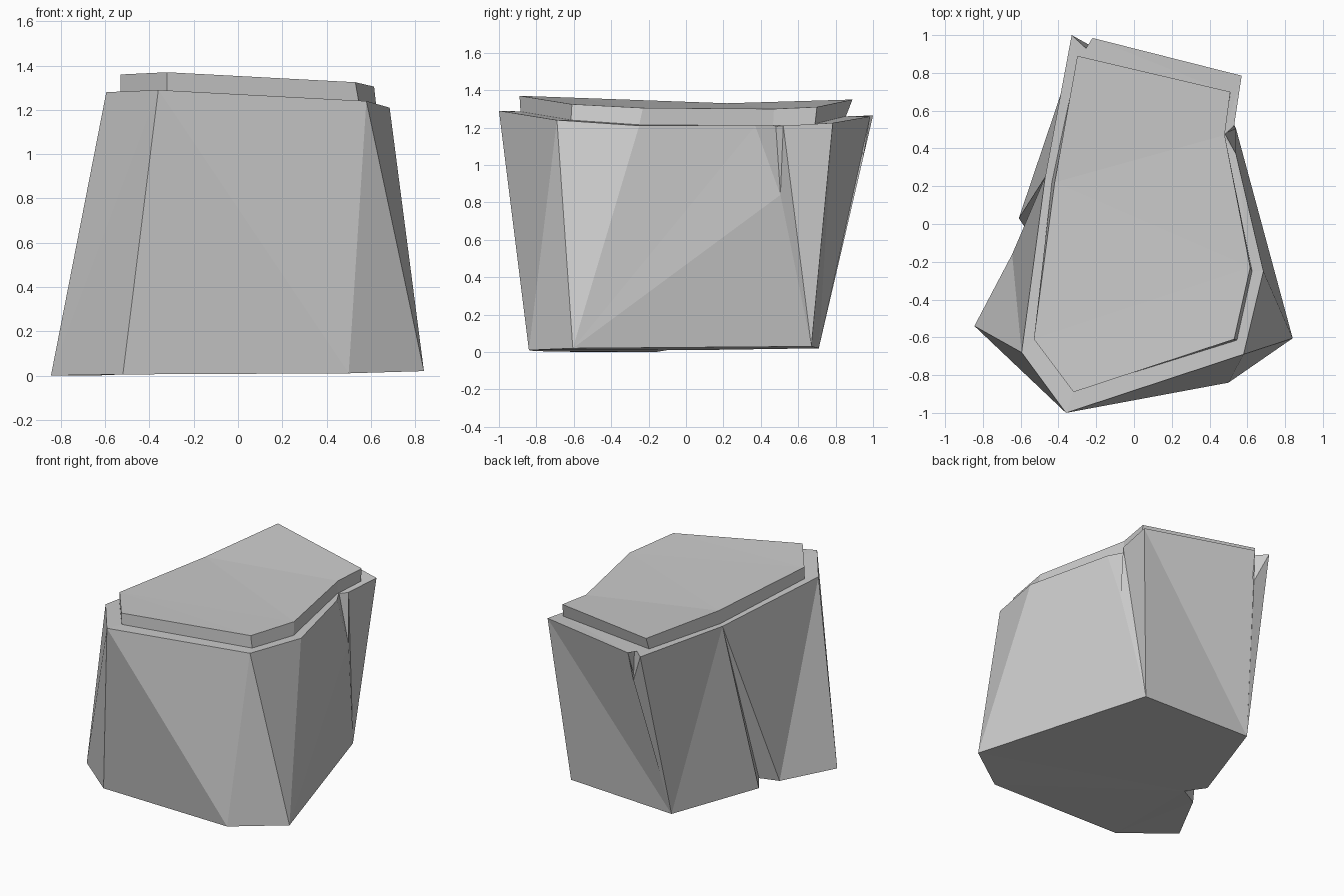
import bpy, bmesh

if "Cube" in bpy.data.objects:
    bpy.data.objects.remove(bpy.data.objects["Cube"])

# Foot of the rock, counter-clockwise from the front left
D, B, A = (-.52, -.81, .005), (.5, -.84, .01), (.84, -.605, .02)
I, H = (.46, .67, .03), (-.38, .71, .02)
G, F, E, C = (-.61, .03, .01), (-.52, -.1, .01), (-.645, -.16, 0), (-.845, -.54, 0)
# Lower tips of the two cracks that run down from the rim
crack_right, crack_back = (.54, .505, .84), (-.24, .95, 1.05)

# Outer rim of the ledge
rim = [(-.36, -1, 1.29), (.58, -.69, 1.24), (.685, -.25, 1.21), (.54, .37, 1.21),
       (.48, .48, 1.21), (.53, .52, 1.21), (.57, .785, 1.225), (-.22, .985, 1.26),
       (-.2, .88, 1.255), (-.33, 1, 1.265), (-.47, .25, 1.24), (-.595, -.68, 1.28)]
# Lower and upper outline of the raised slab
slab_base = [(-.32, -.885, 1.285), (.545, -.615, 1.24), (.625, -.25, 1.215), (.475, .465, 1.205),
             (.51, .69, 1.22), (-.3, .855, 1.26), (-.435, .22, 1.24), (-.53, -.61, 1.275)]
slab_top = [(-.32, -.89, 1.37), (.53, -.61, 1.325), (.615, -.23, 1.305), (.48, .47, 1.30),
            (.51, .70, 1.31), (-.3, .89, 1.35), (-.42, .22, 1.33), (-.53, -.61, 1.36)]


def walk(low, high, steps):
    """Triangles between two closed rings; L steps along low, T along high."""
    i = j = 0
    faces = []
    for s in steps:
        a, b = low[i % len(low)], high[j % len(high)]
        if s == "L":
            i += 1
            faces.append((a, low[i % len(low)], b))
        else:
            j += 1
            faces.append((a, high[j % len(high)], b))
    return faces


def build(name, faces):
    """Flat-shaded mesh from faces given as point tuples, sharing equal points."""
    bm = bmesh.new()
    seen = {}
    for f in faces:
        vs = []
        for p in f:
            if p not in seen:
                seen[p] = bm.verts.new(p)
            vs.append(seen[p])
        bm.faces.new(vs)
    bmesh.ops.triangulate(bm, faces=[f for f in bm.faces if len(f.verts) > 4])
    bmesh.ops.recalc_face_normals(bm, faces=bm.faces)
    mesh = bpy.data.meshes.new(name)
    bm.to_mesh(mesh)
    bm.free()
    obj = bpy.data.objects.new(name, mesh)
    bpy.context.collection.objects.link(obj)
    return obj


# Rock body: faceted sides with cracks, underside, and ledge up to the slab
low = [D, B, A, crack_right, I, H, crack_back, H, G, F, E, C]
body = walk(low, rim, "LTLTTLTTLTLTLTTLTLLLTLTL")
body.append((A, I, crack_right))
body.append((C, E, F, G, H, I, A, B, D))
body += walk(rim, slab_base, "LTLTLTLLLTLTLLLTLTLT")
build("rock_body", body)

# Top slab: short wall and a top folded across the middle
n = len(slab_top)
slab = [(slab_base[i], slab_base[(i + 1) % n], slab_top[(i + 1) % n], slab_top[i]) for i in range(n)]
slab.append(tuple(slab_top[i] for i in (6, 7, 0, 1, 2, 3)))
slab.append(tuple(slab_top[i] for i in (3, 4, 5, 6)))
build("top_slab", slab)
